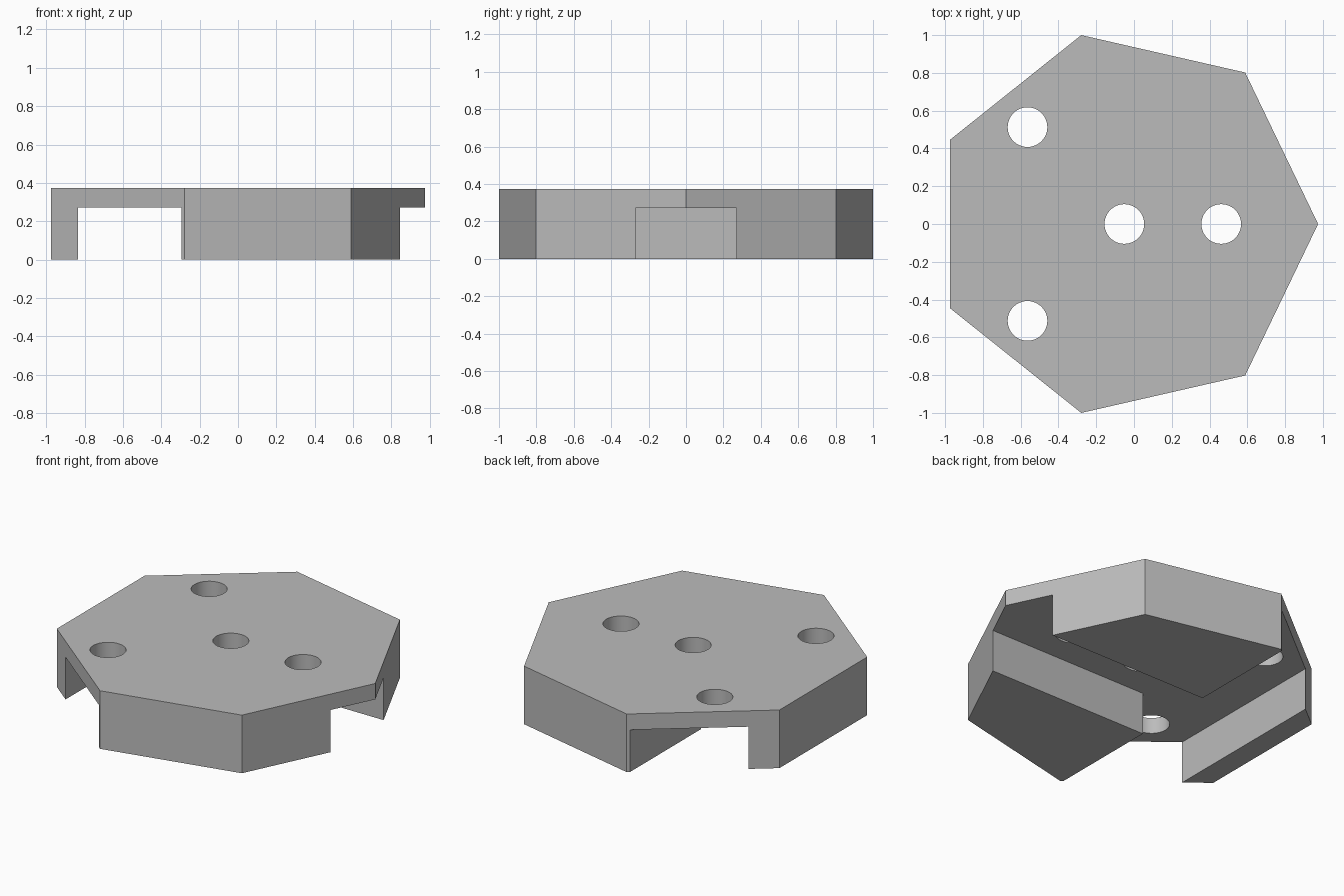
import bpy
from math import radians

old = bpy.data.objects.get("Cube")
if old:
    bpy.data.objects.remove(old, do_unlink=True)

RADIUS = 1.0257            # heptagon corner radius
CENTRE = -0.051            # heptagon axis along x
PITCH = RADIUS / 2         # spacing of holes and channels
HEIGHT, CEILING = 0.373, 0.271
WIDTH = 0.54               # channel width
HOLE = 0.105

grey = bpy.data.materials.new("plain grey")
grey.use_nodes = True
colour = (0.5, 0.5, 0.5, 1)
grey.diffuse_color = colour
grey.node_tree.nodes["Principled BSDF"].inputs["Base Color"].default_value = colour


def prism(name, sides, radius, x, y, z0, z1, turn=0):
    bpy.ops.mesh.primitive_cylinder_add(
        vertices=sides, radius=radius, depth=z1 - z0,
        location=(x, y, (z0 + z1) / 2), rotation=(0, 0, turn))
    bpy.context.object.name = name
    return bpy.context.object


def box(name, x0, x1, y0, y1, z0, z1):
    bpy.ops.mesh.primitive_cube_add(
        size=1, location=((x0 + x1) / 2, (y0 + y1) / 2, (z0 + z1) / 2))
    ob = bpy.context.object
    ob.name = name
    ob.scale = (x1 - x0, y1 - y0, z1 - z0)
    return ob


# Seven-sided body with one corner toward +x
body = prism("heptagon_body", 7, RADIUS, CENTRE, 0, 0, HEIGHT, radians(-90))
bpy.ops.object.transform_apply(location=False, rotation=True, scale=True)
body.data.materials.append(grey)

# T-shaped channel under the plate
cross = CENTRE - PITCH
cutters = [
    box("cross_channel", cross - WIDTH / 2, cross + WIDTH / 2, -2, 2, -1, CEILING),
    box("long_channel", cross, 2, -WIDTH / 2, WIDTH / 2, -1, CEILING),
]

# Four round holes through the plate
for x, y in ((0, 0), (PITCH, 0), (-PITCH, PITCH), (-PITCH, -PITCH)):
    cutters.append(prism("hole", 48, HOLE, CENTRE + x, y, 0.1, 0.6))

for cutter in cutters:
    cutter.hide_render = True
    cutter.data.materials.append(grey)
    bpy.ops.object.select_all(action="DESELECT")
    body.select_set(True)
    bpy.context.view_layer.objects.active = body
    cut = body.modifiers.new("cut", "BOOLEAN")
    cut.operation = "DIFFERENCE"
    cut.solver = "EXACT"
    cut.object = cutter
    bpy.ops.object.modifier_apply(modifier=cut.name)
    bpy.data.objects.remove(cutter, do_unlink=True)

# Smooth hole walls, sharp everywhere else
bpy.ops.object.shade_smooth_by_angle(angle=radians(30))
